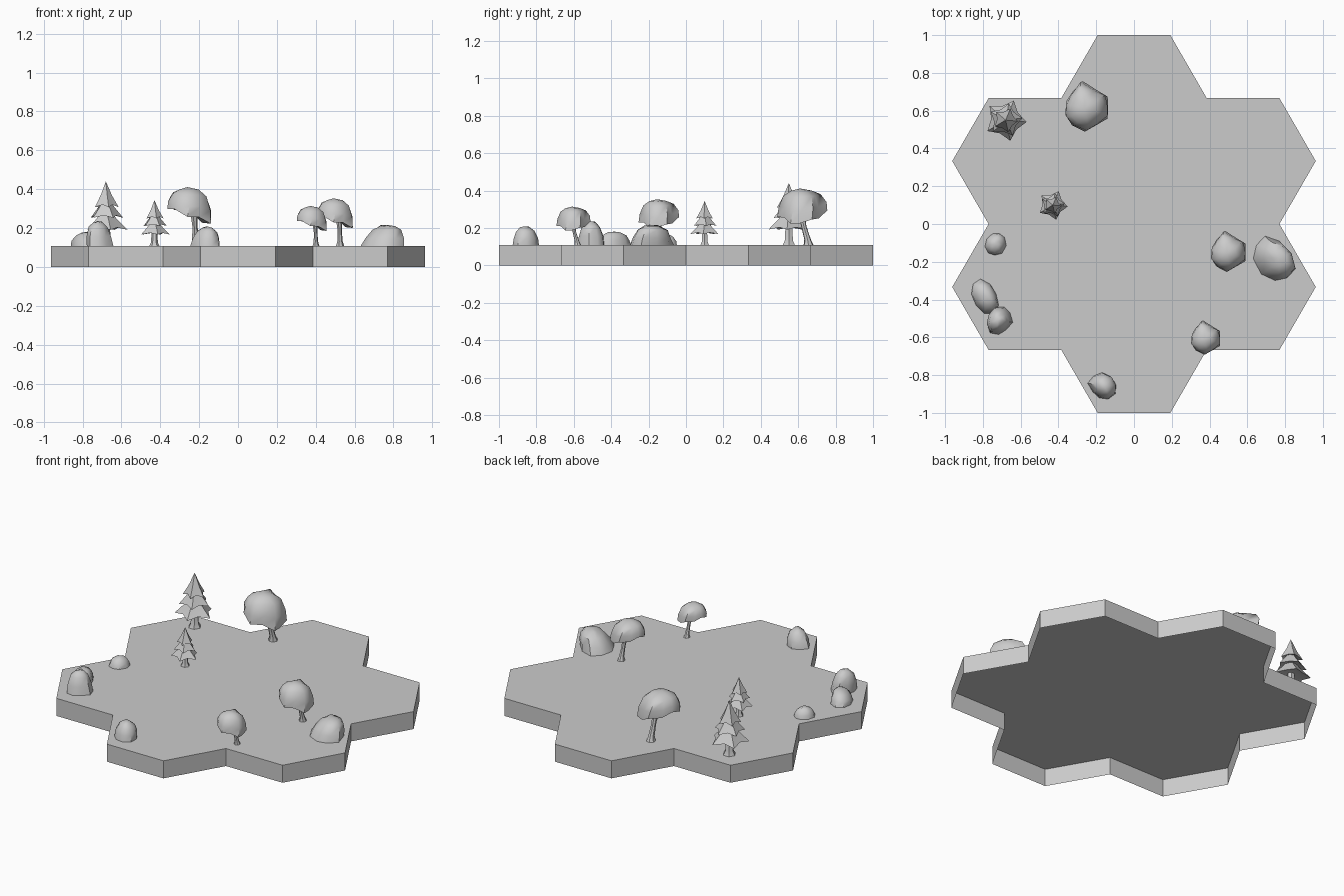
import bpy, bmesh, math, random
from mathutils import Vector

cube = bpy.data.objects.get("Cube")
if cube:
    bpy.data.objects.remove(cube, do_unlink=True)

GROUND = 0.108
TAU = math.tau

grey = bpy.data.materials.new("plain grey")
grey.use_nodes = True
colour = (0.6, 0.6, 0.6, 1)
grey.diffuse_color = colour
grey.node_tree.nodes["Principled BSDF"].inputs["Base Color"].default_value = colour


def finish(bm, name, angle=None, closed=True):
    if closed:
        bmesh.ops.recalc_face_normals(bm, faces=bm.faces)
    mesh = bpy.data.meshes.new(name)
    bm.to_mesh(mesh)
    bm.free()
    mesh.materials.append(grey)
    obj = bpy.data.objects.new(name, mesh)
    bpy.context.collection.objects.link(obj)
    if angle:
        bpy.ops.object.select_all(action='DESELECT')
        obj.select_set(True)
        bpy.context.view_layer.objects.active = obj
        bpy.ops.object.shade_smooth_by_angle(angle=math.radians(angle))
    return obj


def loft(bm, rings):
    """Bridge equal rings of points; a ring of one point makes a tip."""
    rows = [[bm.verts.new(p) for p in ring] for ring in rings]
    for a, b in zip(rows, rows[1:]):
        n = max(len(a), len(b))
        for i in range(n):
            j = (i + 1) % n
            corners = [a[i % len(a)], a[j % len(a)], b[j % len(b)], b[i % len(b)]]
            bm.faces.new(list(dict.fromkeys(corners)))
    for row in (rows[0], rows[-1]):
        if len(row) > 1:
            bm.faces.new(row)


def circle(centre, r, n):
    return [Vector(centre) + Vector((r * math.cos(TAU * i / n), r * math.sin(TAU * i / n), 0))
            for i in range(n)]


# Ground: outline of seven joined hexagons, open underneath
def make_ground():
    side = 2 / (3 * math.sqrt(3))
    quarter = [(side / 2, 1), (side, 2 / 3), (2 * side, 2 / 3), (2.5 * side, 1 / 3)]
    right = quarter + [(2 * side, 0)] + [(x, -y) for x, y in reversed(quarter)]
    outline = right + [(-x, y) for x, y in reversed(right)]
    bm = bmesh.new()
    top = [bm.verts.new((x, y, GROUND)) for x, y in outline]
    low = [bm.verts.new((x, y, 0)) for x, y in outline]
    bm.faces.new(top[::-1])
    for i in range(len(top)):
        j = (i + 1) % len(top)
        bm.faces.new((top[i], top[j], low[j], low[i]))
    finish(bm, "ground", closed=False)


# Conifer: flared trunk and three drooping star-shaped tiers
def make_conifer(name, x, y, s):
    base = Vector((x, y, GROUND))
    bm = bmesh.new()
    loft(bm, [circle(base + Vector((0, 0, z * s)), r * s, 6)
              for z, r in ((0, .037), (.025, .025), (.12, .02))])
    finish(bm, name + "_trunk", 30)
    bm = bmesh.new()
    tiers = ((.083, .112, .215), (.145, .09, .27), (.20, .066, .332))
    for k, (low, radius, high) in enumerate(tiers):
        def star(tip, valley, z_tip, z_valley):
            pts = []
            for i in range(10):
                a = math.radians(-5 + 36 * i + 12 * (k % 2))
                r, z = (tip, z_tip) if i % 2 == 0 else (valley, z_valley)
                pts.append(base + s * Vector((r * radius * math.cos(a), r * radius * math.sin(a), z)))
            return pts
        mid = low + (high - low) * .45
        loft(bm, [[base + Vector((0, 0, (low + .03) * s))],
                  star(1, .68, low, low + .012),
                  star(.48, .4, mid, mid),
                  [base + Vector((0, 0, high * s))]])
    finish(bm, name + "_foliage", 25)


# Broadleaf tree: leaning trunk and a lopsided dome
CROWN = ((0, .112), (30, .128), (62, .112), (98, .147), (130, .118), (160, .115),
         (195, .118), (228, .117), (265, .122), (300, .10), (335, .122))


def make_broadleaf(name, x, y, s):
    base = Vector((x, y, GROUND))
    bm = bmesh.new()
    path = ((.03, .045, 0, .027), (.03, .04, .03, .018), (.028, .02, .1, .014), (.022, .005, .18, .02))
    loft(bm, [circle(base + s * Vector(p[:3]), s * p[3], 7) for p in path])
    finish(bm, name + "_trunk", 40)

    def ring(scale, rise, twist=0):
        pts = []
        for i, (deg, r) in enumerate(CROWN):
            a = math.radians(deg + twist)
            px, py = r * math.cos(a), r * math.sin(a)
            rim = .162 - .33 * px + .06 * py + (.008 if i % 2 else -.008)
            wobble = scale * (1 + (.03 if (i * 7) % 3 == 0 else -.02) * (rise > 0))
            pts.append(base + s * Vector((px * wobble, py * wobble, rim + rise * (.295 - rim))))
        return pts
    bm = bmesh.new()
    loft(bm, [[base + s * Vector((.02, 0, .165))], ring(.6, .03), ring(1, 0),
              ring(.96, .38, 5), ring(.76, .78, 10), ring(.42, .97, 5),
              [base + s * Vector((-.01, 0, .303))]])
    finish(bm, name + "_crown", 50)


# Boulder: irregular steep dome with an off-centre peak
def make_boulder(name, x, y, long, short, turn, height, peak, seed):
    rng = random.Random(seed)
    n = 9
    turn = math.radians(turn)
    radii = [rng.uniform(.9, 1.06) for _ in range(n)]
    rings = []
    for r, z in ((1, 0), (.9, .38), (.68, .76), (.36, .96)):
        pts = []
        for i in range(n):
            a = TAU * i / n
            k = r * radii[i] * rng.uniform(.94, 1.05)
            u, v = long * k * math.cos(a), short * k * math.sin(a)
            lift = z * rng.uniform(.93, 1.03)
            pts.append((x + u * math.cos(turn) - v * math.sin(turn) + peak[0] * z,
                        y + u * math.sin(turn) + v * math.cos(turn) + peak[1] * z,
                        GROUND + height * lift))
        rings.append(pts)
    rings.append([(x + peak[0], y + peak[1], GROUND + height)])
    bm = bmesh.new()
    loft(bm, rings)
    finish(bm, name, 45)


make_ground()
make_conifer("tall_conifer", -.68, .55, 1)
make_conifer("short_conifer", -.43, .10, .71)
make_broadleaf("large_tree", -.25, .61, 1)
make_broadleaf("medium_tree", .50, -.155, .81)
make_broadleaf("small_tree", .38, -.61, .68)
make_boulder("wide_boulder", .74, -.19, .135, .098, -55, .108, (.03, .01), 1)
make_boulder("left_boulder", -.79, -.385, .096, .068, -62, .072, (.01, .0), 2)
make_boulder("steep_boulder", -.712, -.51, .082, .068, 70, .128, (-.01, .0), 3)
make_boulder("low_boulder", -.735, -.105, .066, .056, 70, .055, (0, 0), 4)
make_boulder("front_boulder", -.165, -.86, .076, .068, -30, .1, (.01, 0), 5)
